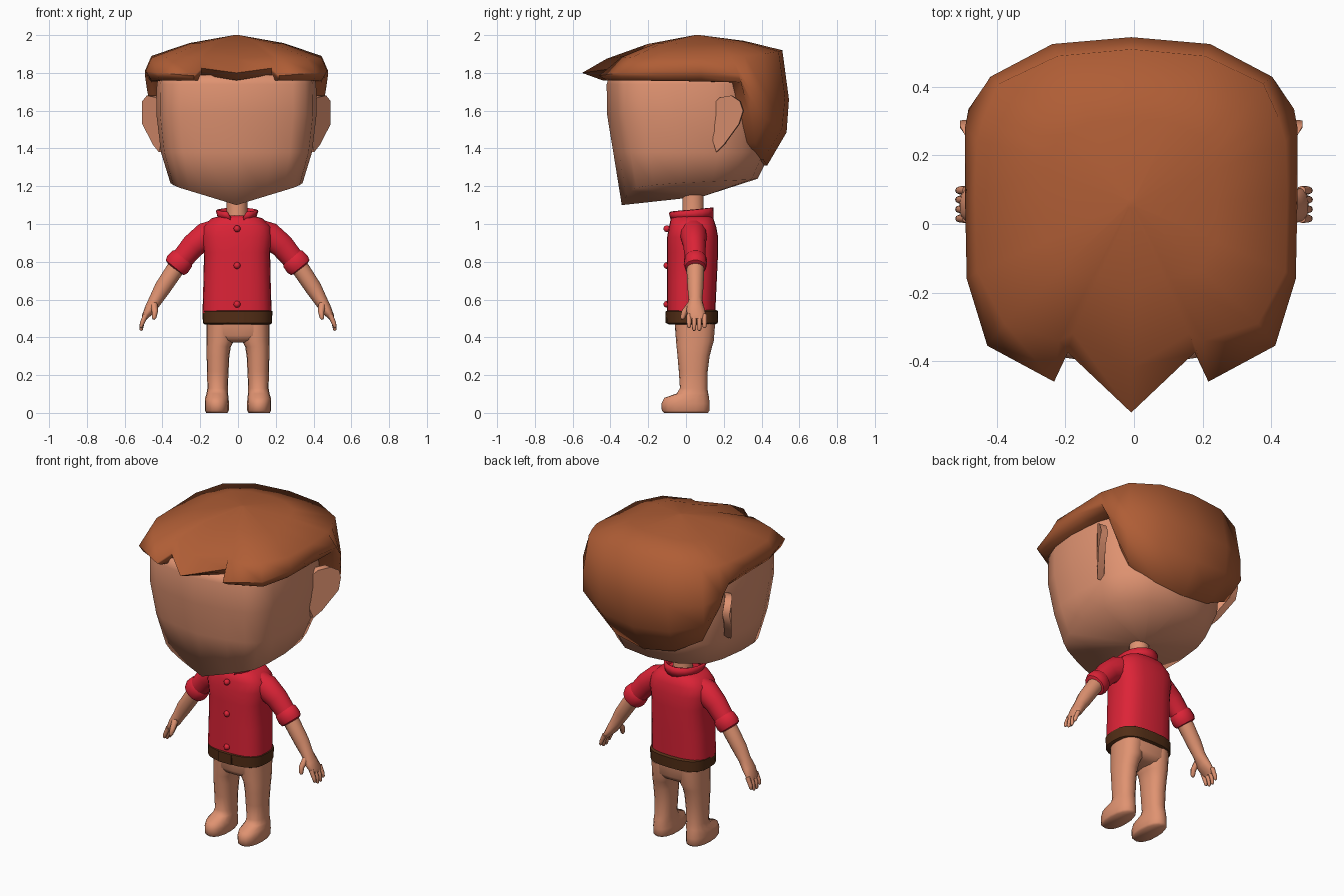
import bpy, bmesh, math
from mathutils import Vector


def material(name, rgb):
    m = bpy.data.materials.new(name)
    m.diffuse_color = (*rgb, 1)
    return m


SKIN = material("skin", (0.74, 0.29, 0.165))
HAIR = material("hair_brown", (0.43, 0.11, 0.036))
RED = material("shirt_red", (0.72, 0.017, 0.038))
BROWN = material("belt_brown", (0.085, 0.027, 0.008))


def ring(z, hx, yf, yb, n=20, p=2.0, cx=0.0):
    """Horizontal superellipse outline."""
    cy, ry, pts = (yf + yb) / 2, (yb - yf) / 2, []
    for i in range(n):
        a = 2 * math.pi * i / n
        c, s = math.cos(a), math.sin(a)
        pts.append(Vector((cx + hx * math.copysign(abs(c) ** (2 / p), c),
                           cy + ry * math.copysign(abs(s) ** (2 / p), s), z)))
    return pts


def tube(path, n=12):
    """Rings along a path of (x, y, z, radius across y, other radius)."""
    out, pts = [], [Vector(q[:3]) for q in path]
    for i, q in enumerate(path):
        t = (pts[min(i + 1, len(pts) - 1)] - pts[max(i - 1, 0)]).normalized()
        u = Vector((0, 1, 0))
        u = (u - t * u.dot(t)).normalized()
        v = t.cross(u)
        out.append([pts[i] + u * q[3] * math.cos(2 * math.pi * k / n)
                    + v * q[4] * math.sin(2 * math.pi * k / n) for k in range(n)])
    return out


def loft(name, parts, mat, mirror=False, dx=0.0, caps=(True, True), angle=40, closed=True):
    """Skin one or more ring stacks into an object."""
    bm = bmesh.new()
    for rings in parts:
        rows = [[bm.verts.new(p) for p in r] for r in rings]
        n = len(rows[0])
        for a, b in zip(rows, rows[1:]):
            for i in range(n if closed else n - 1):
                j = (i + 1) % n
                bm.faces.new((a[i], a[j], b[j], b[i]))
        for row, cap in ((rows[0], caps[0]), (rows[-1], caps[1])):
            if cap:
                bm.faces.new(row)
    bmesh.ops.recalc_face_normals(bm, faces=bm.faces)
    me = bpy.data.meshes.new(name)
    bm.to_mesh(me)
    bm.free()
    ob = bpy.data.objects.new(name, me)
    bpy.context.collection.objects.link(ob)
    me.materials.append(mat)
    ob.location.x = dx
    if mirror:
        ob.modifiers.new("mirror", 'MIRROR')
    finish(ob, angle)
    return ob


def finish(ob, angle=40):
    bpy.ops.object.select_all(action='DESELECT')
    ob.select_set(True)
    bpy.context.view_layer.objects.active = ob
    bpy.ops.object.shade_smooth_by_angle(angle=math.radians(angle))


# Head: boxy outline with a slightly pointed face, above a tilted, creased jaw
half = [(0, -.42), (.19, -.39), (.30, -.36), (.365, -.325), (.405, -.22), (.424, -.05),
        (.41, .16), (.37, .29), (.22, .41), (0, .45)]
outline = half + [(-x, y) for x, y in half[-2:0:-1]]


def head_ring(z, hx, yf, yb):
    return [Vector((x / .424 * hx, yf + (y + .42) / .87 * (yb - yf), z)) for x, y in outline]


jaw = head_ring(0, 0.35, -0.34, 0.38)
for p in jaw:
    t = (p.y + 0.34) / 0.72
    p.z = 1.10 + 0.14 * t + 0.10 * abs(p.x) / 0.35 * (1 - t)
under = [Vector((p.x * 0.02, 0.08 + (p.y - 0.08) * 0.02, 1.145)) for p in jaw]
loft("head", [[head_ring(1.79, .41, -.405, .43), head_ring(1.74, .422, -.42, .44),
               head_ring(1.58, .424, -.418, .45), head_ring(1.38, .40, -.385, .45),
               jaw, under]], SKIN, dx=-0.008, angle=120)

# Ears: flared slabs that merge into the head at the front
ear = [(.13, 1.62), (.18, 1.67), (.24, 1.68), (.285, 1.65), (.302, 1.60),
       (.28, 1.53), (.20, 1.42), (.16, 1.38), (.13, 1.48)]
outer = [Vector((0.403 + 0.8 * min(y - 0.15, 0.12), y, z)) for y, z in ear]
inner = [p + Vector((-0.045, 0.005, 0)) for p in outer]
loft("ears", [[inner, outer]], SKIN, mirror=True, dx=-0.008, angle=50)

# Hair: half the columns as (shoulder xyz, widest xyz, rim xyz), mirrored
cols = [
    (0, -.42, 1.875, 0, -.55, 1.80, 0, -.44, 1.76),
    (.17, -.32, 1.89, .185, -.375, 1.825, .185, -.36, 1.79),
    (.21, -.34, 1.885, .225, -.46, 1.785, .225, -.42, 1.76),
    (.37, -.29, 1.88, .42, -.355, 1.80, .41, -.33, 1.76),
    (.45, -.14, 1.88, .48, -.16, 1.81, .45, -.15, 1.758),
    (.455, .08, 1.88, .485, .08, 1.81, .45, .08, 1.755),
    (.45, .24, 1.89, .485, .28, 1.79, .45, .29, 1.75),
    (.43, .31, 1.89, .475, .335, 1.72, .43, .33, 1.60),
    (.385, .41, 1.90, .41, .43, 1.68, .36, .365, 1.43),
    (.215, .49, 1.915, .23, .525, 1.67, .20, .41, 1.34),
    (0, .51, 1.92, 0, .545, 1.66, 0, .43, 1.31)]
full = cols + [tuple(-v if k % 3 == 0 else v for k, v in enumerate(c)) for c in cols[-2:0:-1]]
shoulder, wide, rim = ([Vector(c[k:k + 3]) for c in full] for k in (0, 3, 6))


def toward_crown(s, f):
    return [Vector((p.x * s, 0.06 + (p.y - 0.06) * s, 2 - (2 - p.z) * f)) for p in shoulder]


low = []
for w, r in zip(wide, rim):
    m = (w + r) / 2
    bulge = 0.045 * min(1, max(0, (1.70 - r.z) / 0.3))
    low.append(m + Vector((m.x, m.y, 0)).normalized() * bulge)
tuck = [Vector((p.x * 0.75, p.y * 0.75, p.z)) for p in rim]
loft("hair", [[toward_crown(0.03, 0), toward_crown(0.55, 0.38), shoulder, wide, low, rim, tuck]],
     HAIR, dx=-0.008, caps=(True, False), angle=80)

# Neck
loft("neck", [[ring(0.98, 0.07, -0.03, 0.11, 14), ring(1.06, 0.055, -0.02, 0.095, 14),
               ring(1.2, 0.055, -0.02, 0.095, 14)]], SKIN, dx=-0.005)

# Shirt body
body = [(.53, .183, -.10, .155), (.70, .178, -.10, .163), (.85, .175, -.10, .17),
        (.93, .188, -.10, .17), (.985, .18, -.09, .16), (1.03, .135, -.08, .145),
        (1.045, .08, -.05, .12)]
loft("shirt", [[ring(*b, n=24, p=2.8) for b in body]], RED, dx=-0.005, angle=60)

# Collar: open band with a V gap at the front
lower, upper = [], []
for i in range(17):
    a = math.radians(-72 + 324 * i / 16)
    x, y = math.cos(a), math.sin(a)
    lower.append(Vector((0.10 * x, 0.03 + 0.115 * y, 1.022 + 0.008 * y)))
    upper.append(Vector((0.11 * x + 0.025 * math.copysign(max(0, -y), x),
                         0.025 + 0.122 * y, 1.072 + 0.014 * y)))
collar = loft("collar", [[lower, upper]], RED, dx=-0.005, caps=(False, False), closed=False)
collar.modifiers.new("thickness", 'SOLIDIFY').thickness = 0.015

# Sleeves and rolled cuffs
loft("sleeves", [tube([(.10, .04, .955, .075, .075), (.17, .04, .935, .07, .075),
                       (.235, .045, .885, .06, .066), (.31, .05, .795, .052, .058)], 14)],
     RED, mirror=True, dx=-0.002, angle=60)
loft("cuffs", [tube([(.283, .05, .828, .05, .056), (.293, .05, .816, .06, .068),
                     (.318, .05, .786, .062, .072), (.332, .05, .769, .056, .064),
                     (.336, .05, .764, .045, .045)], 14)], RED, mirror=True, dx=-0.002)

# Arms with palm, four fingers and thumb
arm = [(.30, .05, .81, .048, .048), (.35, .05, .735, .046, .046), (.40, .05, .66, .042, .044),
       (.435, .05, .60, .036, .036), (.465, .05, .55, .048, .03),
       (.492, .057, .51, .049, .018), (.498, .057, .495, .04, .012)]
parts = [tube(arm)]
for y, tip in ((.016, .45), (.043, .435), (.071, .435), (.098, .45)):
    parts.append(tube([(.488, y, .52, .013, .014), (.508, y, .475, .012, .012),
                       (.513, y, tip + .006, .010, .009), (.515, y, tip, .005, .004)], 8))
parts.append(tube([(.445, .025, .575, .018, .02), (.44, -.008, .535, .016, .016),
                   (.444, -.018, .505, .013, .012), (.447, -.02, .495, .006, .006)], 8))
loft("arms", parts, SKIN, mirror=True, angle=60)

# Belt and its buckle flap
loft("belt", [[ring(.468, .172, -.09, .155, 24, 2.8), ring(.475, .183, -.104, .168, 24, 2.8),
               ring(.538, .185, -.106, .17, 24, 2.8), ring(.545, .175, -.095, .16, 24, 2.8)]],
     BROWN, dx=-0.003)
bpy.ops.mesh.primitive_cube_add(size=1, location=(-.015, -.102, .507))
buckle = bpy.context.object
buckle.name = "belt_flap"
buckle.scale = (.09, .014, .062)
buckle.data.materials.append(BROWN)

# Hips, legs and bare feet
loft("hips", [[ring(.372, .07, -.01, .10, 20, 3), ring(.385, .11, -.042, .135, 20, 3.5),
               ring(.41, .15, -.055, .149, 20, 3.5), ring(.48, .162, -.06, .155, 20, 3.5)]],
     SKIN, dx=0.002, angle=80)
leg = [(0, .056, -.115, .115, .112), (.012, .063, -.128, .125, .112), (.05, .064, -.13, .125, .112),
       (.08, .062, -.115, .122, .112), (.102, .057, -.05, .118, .110), (.13, .054, -.032, .113, .108),
       (.22, .057, -.038, .115, .107), (.30, .060, -.045, .125, .106), (.35, .064, -.05, .138, .102),
       (.38, .072, -.053, .147, .094), (.47, .075, -.058, .154, .091)]
loft("legs", [[ring(z, hx, a, b, 16, 2.3, cx) for z, hx, a, b, cx in leg]],
     SKIN, mirror=True, angle=60)

# Shirt buttons
for z in (.975, .78, .575):
    bpy.ops.mesh.primitive_uv_sphere_add(segments=12, ring_count=8, radius=.018,
                                         location=(-.005, -.101, z))
    b = bpy.context.object
    b.name = "button"
    b.data.materials.append(RED)
    finish(b)
